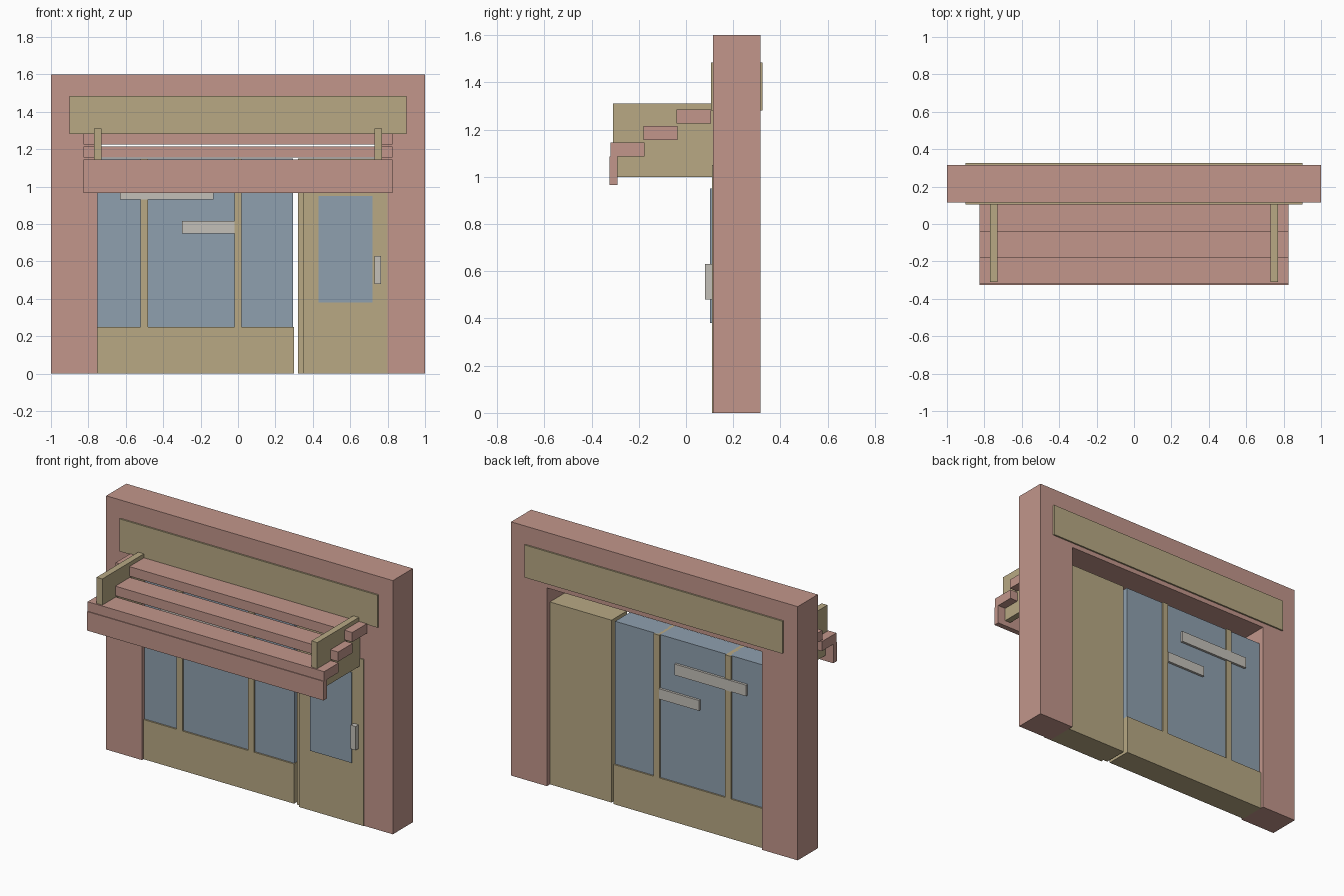
import bpy, bmesh

cube = bpy.data.objects.get("Cube")
if cube:
    bpy.data.objects.remove(cube, do_unlink=True)


def linear(c):
    c /= 255
    return c / 12.92 if c <= 0.04045 else ((c + 0.055) / 1.055) ** 2.4


def material(name, *rgb):
    mat = bpy.data.materials.new(name)
    mat.use_nodes = True
    colour = [linear(c) for c in rgb] + [1]
    mat.diffuse_color = colour
    mat.node_tree.nodes["Principled BSDF"].inputs["Base Color"].default_value = colour
    return mat


RED = material("dusty red", 194, 150, 139)
TAN = material("sand tan", 184, 169, 132)
BLUE = material("glass blue", 143, 160, 175)
PALE = material("pale grey", 196, 192, 185)


def finish(name, bm, mat):
    bmesh.ops.recalc_face_normals(bm, faces=bm.faces)
    mesh = bpy.data.meshes.new(name)
    bm.to_mesh(mesh)
    bm.free()
    mesh.materials.append(mat)
    obj = bpy.data.objects.new(name, mesh)
    bpy.context.collection.objects.link(obj)
    return obj


def box(name, mat, x, y, z):
    """Box from (min, max) ranges on each axis."""
    bm = bmesh.new()
    bmesh.ops.create_cube(bm, size=1)
    for v in bm.verts:
        v.co = [r[0] if c < 0 else r[1] for c, r in zip(v.co, (x, y, z))]
    return finish(name, bm, mat)


# Wall: a portal profile pushed back through its thickness
FRONT, BACK = 0.115, 0.315
profile = [(-1, 0), (-1, 1.6), (1, 1.6), (1, 0),
           (0.75, 0), (0.75, 1.25), (-0.75, 1.25), (-0.75, 0)]
bm = bmesh.new()
face = bm.faces.new([bm.verts.new((x, FRONT, z)) for x, z in profile])
extruded = bmesh.ops.extrude_face_region(bm, geom=[face])["geom"]
for v in extruded:
    if isinstance(v, bmesh.types.BMVert):
        v.co.y = BACK
finish("wall_frame", bm, RED)

# Sign boards on both sides of the wall
box("front_sign", TAN, (-0.9, 0.9), (0.105, FRONT), (1.28, 1.485))
box("back_sign", TAN, (-0.9, 0.9), (BACK, 0.325), (1.28, 1.485))

# Shop window: base, glass and mullions
INFILL = (0.13, 0.295)
box("window_base", TAN, (-0.75, 0.3), INFILL, (0, 0.25))
box("window_glass", BLUE, (-0.75, 0.295), (0.14, 0.285), (0.25, 1.15))
for i, x in enumerate((-0.5, 0)):
    box(f"mullion_{i + 1}", TAN, (x - 0.02, x + 0.02), INFILL, (0.25, 1.15))

# Pale boards across the glass, seen from both sides
box("upper_board", PALE, (-0.63, -0.13), (0.125, 0.3), (0.93, 1.0))
box("lower_board", PALE, (-0.3, -0.02), (0.125, 0.3), (0.75, 0.815))

# Door
box("door_core", TAN, (0.32, 0.75), (0.13, 0.285), (0, 1.15))
box("door_leaf", TAN, (0.35, 0.8), (0.11, 0.13), (0, 1.05))
box("door_window", BLUE, (0.43, 0.72), (0.102, 0.11), (0.38, 0.95))
box("door_handle", PALE, (0.73, 0.765), (0.08, 0.11), (0.48, 0.63))

# Awning: side brackets, stepped slats and a valance
for side, x in (("right", -0.75), ("left", 0.75)):
    box(f"{side}_bracket", TAN, (x - 0.02, x + 0.02), (-0.31, FRONT), (1.0, 1.31))
WIDTH = (-0.825, 0.825)
for i in range(3):
    y, z = -0.32 + 0.14 * i, 1.085 + 0.07 * i
    box(f"awning_slat_{i + 1}", RED, WIDTH, (y, y + 0.145), (z, z + 0.06))
box("awning_valance", RED, WIDTH, (-0.325, -0.29), (0.965, 1.085))
